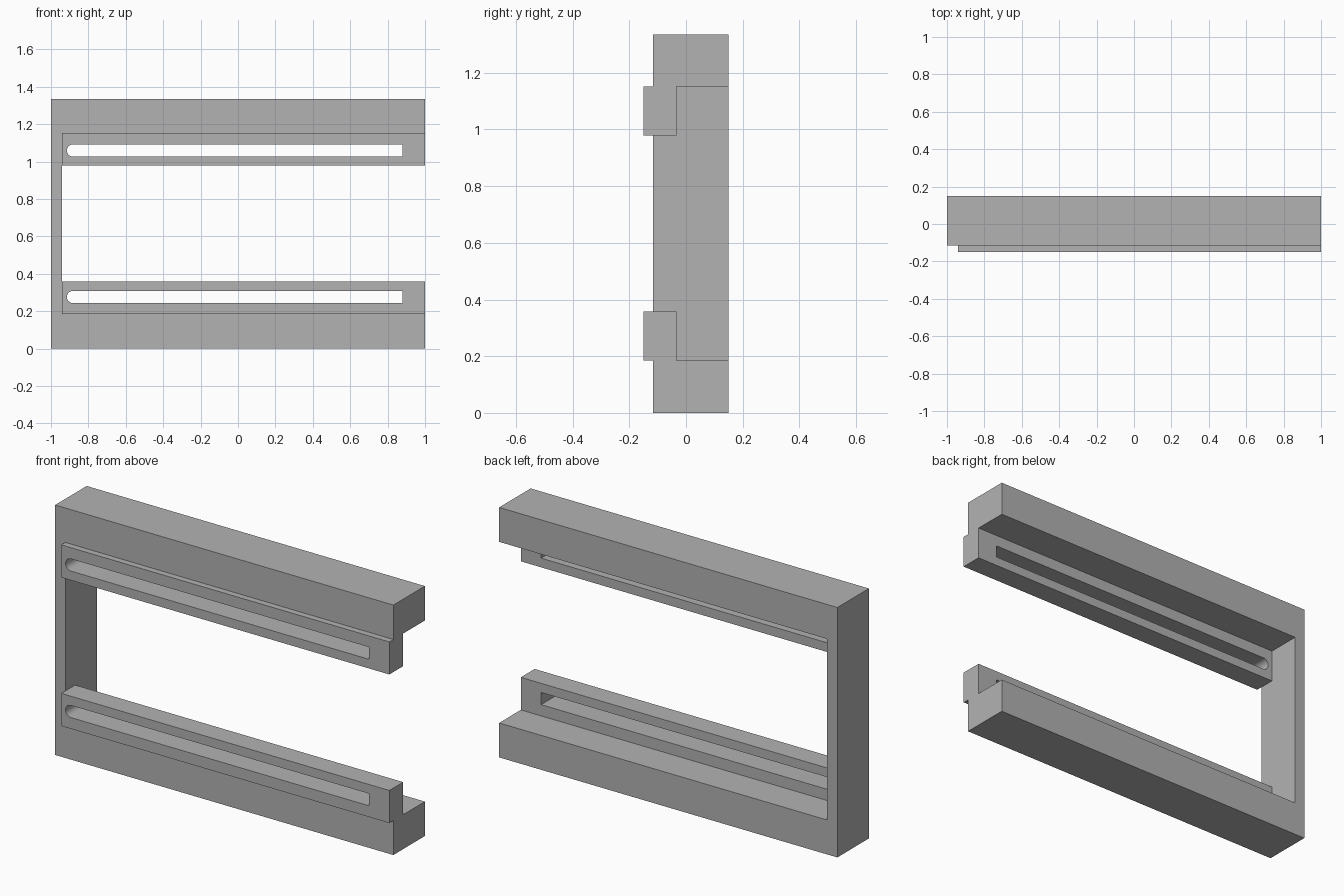
import bpy, bmesh, math
from mathutils import Vector

cube = bpy.data.objects.get("Cube")
if cube:
    bpy.data.objects.remove(cube, do_unlink=True)

HEIGHT = 1.336
BACK, FRAME_FRONT = 0.15, -0.116
RAIL_FRONT, RAIL_BACK = -0.15, -0.033
WALL_X = -0.94            # inner face of the upright
BAR = 0.184               # thickness of top and bottom bars
RAIL_TOP = 0.358
SLOT_LEFT, SLOT_RIGHT, SLOT_LOW, SLOT_HIGH = -0.915, 0.88, 0.244, 0.309

grey = bpy.data.materials.new("plain grey")
grey.use_nodes = True
grey.diffuse_color = (0.448, 0.448, 0.448, 1)
grey.node_tree.nodes["Principled BSDF"].inputs["Base Color"].default_value = grey.diffuse_color


def plate(name, loops, y_front, y_back):
    """Fill x-z outlines (outer first, then holes) and extrude them along y."""
    bm = bmesh.new()
    edges = []
    for loop in loops:
        verts = [bm.verts.new((x, y_front, z)) for x, z in loop]
        edges += [bm.edges.new((v, verts[i - 1])) for i, v in enumerate(verts)]
    bmesh.ops.triangle_fill(bm, use_beauty=True, edges=edges)
    ext = bmesh.ops.extrude_face_region(bm, geom=bm.faces[:], use_keep_orig=True)
    moved = [g for g in ext["geom"] if isinstance(g, bmesh.types.BMVert)]
    bmesh.ops.translate(bm, verts=moved, vec=Vector((0, y_back - y_front, 0)))
    bmesh.ops.recalc_face_normals(bm, faces=bm.faces[:])
    mesh = bpy.data.meshes.new(name)
    bm.to_mesh(mesh)
    bm.free()
    mesh.materials.append(grey)
    obj = bpy.data.objects.new(name, mesh)
    bpy.context.collection.objects.link(obj)
    bpy.ops.object.select_all(action="DESELECT")
    obj.select_set(True)
    bpy.context.view_layer.objects.active = obj
    bpy.ops.object.shade_smooth_by_angle(angle=math.radians(30))
    return obj


def flip(loop):
    return [(x, HEIGHT - z) for x, z in loop]


# C-shaped frame: bottom bar, upright and top bar in one outline
half = [(-1, 0), (1, 0), (1, BAR), (WALL_X, BAR)]
plate("c_frame", [half + flip(half)[::-1]], FRAME_FRONT, BACK)

# Slotted rails: slot is rounded at the upright end, square at the open end
outline = [(WALL_X, BAR), (1, BAR), (1, RAIL_TOP), (WALL_X, RAIL_TOP)]
radius = (SLOT_HIGH - SLOT_LOW) / 2
middle = (SLOT_HIGH + SLOT_LOW) / 2
slot = [(SLOT_RIGHT, SLOT_LOW), (SLOT_RIGHT, SLOT_HIGH)]
for i in range(17):
    a = math.pi / 2 + math.pi * i / 16
    slot.append((SLOT_LEFT + radius + radius * math.cos(a), middle + radius * math.sin(a)))

plate("lower_slotted_rail", [outline, slot], RAIL_FRONT, RAIL_BACK)
plate("upper_slotted_rail", [flip(outline), flip(slot)], RAIL_FRONT, RAIL_BACK)
